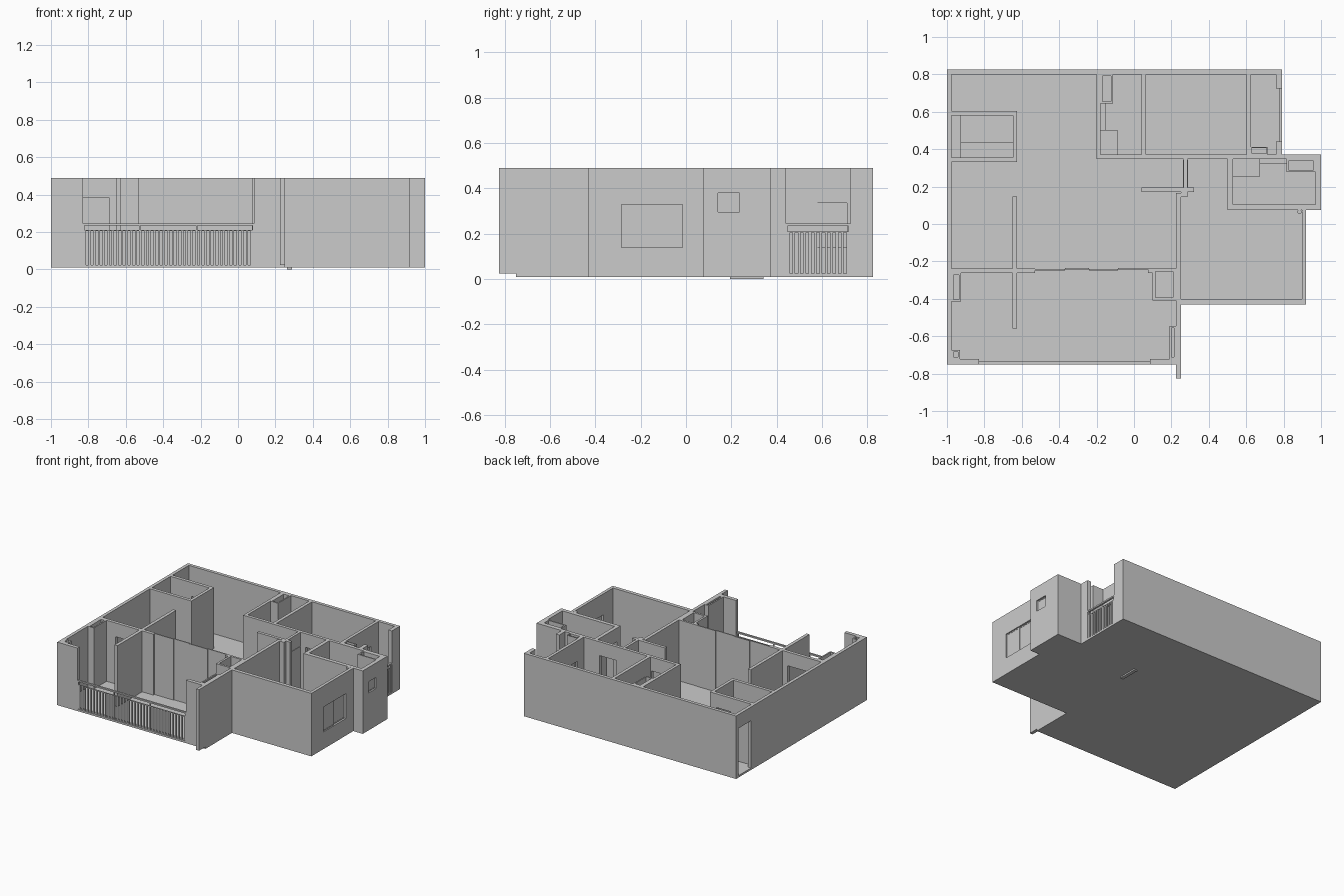
import bpy, bmesh

if "Cube" in bpy.data.objects:
    bpy.data.objects.remove(bpy.data.objects["Cube"])

FLOOR, TOP, DOOR = 0.025, 0.49, 0.385


def make(name, boxes):
    """One object from a list of boxes (x0, x1, y0, y1, z0, z1)."""
    bm = bmesh.new()
    for x0, x1, y0, y1, z0, z1 in boxes:
        vs = bmesh.ops.create_cube(bm, size=1)["verts"]
        for v in vs:
            v.co.x = x1 if v.co.x > 0 else x0
            v.co.y = y1 if v.co.y > 0 else y0
            v.co.z = z1 if v.co.z > 0 else z0
    me = bpy.data.meshes.new(name)
    bm.to_mesh(me)
    bm.free()
    ob = bpy.data.objects.new(name, me)
    bpy.context.collection.objects.link(ob)
    return ob


def wall(name, x0, x1, y0, y1, hole=None):
    """Full-height wall; hole = (start, end, z0, z1) along its long side."""
    if not hole:
        return make(name, [(x0, x1, y0, y1, FLOOR, TOP)])
    a, b, z0, z1 = hole
    along_x = (x1 - x0) > (y1 - y0)
    s, e = (x0, x1) if along_x else (y0, y1)
    parts = [(s, a, FLOOR, TOP), (b, e, FLOOR, TOP), (a, b, z1, TOP)]
    if z0 > FLOOR:
        parts.append((a, b, FLOOR, z0))
    make(name, [(p, q, y0, y1, u, v) if along_x else (x0, x1, p, q, u, v)
                for p, q, u, v in parts])


def shaft(name, x0, x1, y0, y1, t=0.01):
    """Hollow full-height service shaft."""
    make(name, [(x0, x0 + t, y0, y1, FLOOR, TOP), (x1 - t, x1, y0, y1, FLOOR, TOP),
                (x0 + t, x1 - t, y0, y0 + t, FLOOR, TOP),
                (x0 + t, x1 - t, y1 - t, y1, FLOOR, TOP)])


def window(name, x, y0, y1, z0, z1, panes=2):
    """Framed panes in a wall facing +x, second pane set back."""
    f, boxes = 0.006, []
    w = (y1 - y0) / panes
    for i in range(panes):
        a, b, xo = y0 + i * w, y0 + (i + 1) * w, x - 0.006 * i
        boxes += [(xo - 0.004, xo - 0.002, a, b, z0, z1),
                  (xo - 0.006, xo, a, a + f, z0, z1), (xo - 0.006, xo, b - f, b, z0, z1),
                  (xo - 0.006, xo, a, b, z0, z0 + f), (xo - 0.006, xo, a, b, z1 - f, z1)]
    make(name, boxes)


def railing(name, start, end, at, along_x, posts):
    """Balusters under a mid rail, short posts and a top rail."""
    n = round((end - start) / 0.0245)
    step = (end - start) / n
    parts = [(start, end, 0.003, 0.205, 0.211), (start, end, 0.007, 0.234, 0.245)]
    parts += [(start + (i + 0.5) * step - 0.006, start + (i + 0.5) * step + 0.006,
               0.003, FLOOR, 0.205) for i in range(n)]
    parts += [(p - 0.004, p + 0.004, 0.004, FLOOR, 0.236) for p in posts]
    make(name, [(a, b, at - t, at + t, u, v) if along_x else (at - t, at + t, a, b, u, v)
                for a, b, t, u, v in parts])


# floor slab from the plan outline
outline = [(-1, -.75), (.25, -.75), (.25, -.43), (.92, -.43), (.92, .075), (1, .075),
           (1, .372), (.79, .372), (.79, .825), (-1, .825)]
bm = bmesh.new()
face = bm.faces.new([bm.verts.new((x, y, 0.01)) for x, y in outline])
ext = bmesh.ops.extrude_face_region(bm, geom=[face])["geom"]
bmesh.ops.translate(bm, vec=(0, 0, 0.015), verts=[g for g in ext if isinstance(g, bmesh.types.BMVert)])
bmesh.ops.recalc_face_normals(bm, faces=bm.faces)
me = bpy.data.meshes.new("floor_slab")
bm.to_mesh(me)
bm.free()
bpy.context.collection.objects.link(bpy.data.objects.new("floor_slab", me))

# outer walls
wall("left_wall", -1, -.975, -.75, .825, (.645, .795, FLOOR, DOOR))
wall("back_wall", -.975, .79, .8, .825)
wall("front_wall_left", -.975, -.83, -.75, -.722)
wall("front_wall_right", .085, .225, -.75, -.722)
wall("balcony_side_wall", .225, .25, -.825, .165)
wall("bedroom_front_wall", .25, .92, -.43, -.402)
wall("bedroom_right_wall", .897, .92, -.402, .075, (-.285, -.015, .14, .33))
wall("bath_front_wall", .5, 1, .075, .105)
wall("bath_right_wall", .97, 1, .105, .372, (.142, .235, .295, .38))
wall("bath_back_wall", .5, .97, .348, .372)
wall("bath_left_wall", .5, .528, .105, .348, (.12, .24, FLOOR, DOOR))
wall("side_balcony_wall_back", .76, .79, .725, .8)
wall("side_balcony_wall_front", .76, .79, .372, .44)

# inner walls
wall("hall_wall_left", -.2, .1, .348, .372, (-.075, .03, FLOOR, DOOR))
wall("hall_wall_right", .1, .5, .348, .372, (.325, .47, FLOOR, DOOR))
wall("back_bath_left_wall", -.2, -.178, .372, .8)
wall("back_bath_right_wall", .04, .065, .372, .8)
wall("back_bedroom_window_wall", .602, .625, .372, .8, (.45, .71, .14, .335))
wall("closet_back_wall", -.975, -.625, .58, .605, (-.8, -.68, FLOOR, DOOR))
wall("closet_front_wall", -.975, -.625, .332, .356)
wall("closet_side_wall", -.648, -.625, .356, .58)
wall("left_bedroom_side_wall", -.65, -.625, -.56, .148)
wall("left_bedroom_front_wall", -.975, -.53, -.262, -.237, (-.85, -.69, FLOOR, DOOR))
wall("hall_stub_wall", .04, .32, .172, .195)
wall("hall_pillar", .25, .285, .145, .172)
wall("sliding_door_jamb", .075, .1, -.262, -.237)
make("hall_door_lintel", [(.265, .285, .195, .348, DOOR, TOP)])
make("hall_door", [(.262, .288, .195, .342, 0, DOOR)])

# service shafts
shaft("back_bath_shaft", -.178, -.113, .645, .8)
shaft("bath_shaft", .815, .97, .278, .348)
shaft("side_balcony_shaft", .625, .715, .372, .412, .006)
shaft("balcony_shaft_right", .1, .225, -.408, -.237, .016)
shaft("balcony_shaft_left", -.975, -.925, -.415, -.262)
shaft("balcony_corner_shaft_left", -.975, -.93, -.722, -.675)
shaft("balcony_corner_shaft_right", .19, .225, -.722, -.545)
bpy.ops.mesh.primitive_cylinder_add(vertices=16, radius=.012, depth=TOP - FLOOR,
                                    location=(.885, .065, (TOP + FLOOR) / 2))
bpy.context.object.name = "corner_pipe"

# bathroom counters and ledges
make("back_bath_counter", [(-.178, -.085, .372, .5, FLOOR, .16), (-.178, -.15, .5, .645, FLOOR, .2)])
make("bath_counter", [(.528, .67, .25, .348, FLOOR, .16), (.67, .815, .32, .348, FLOOR, .2)])
make("closet_ledge", [(-.975, -.925, .356, .58, FLOOR, .16)])
make("closet_step", [(-.925, -.648, .356, .435, FLOOR, .05)])

# full-height sliding panels to the balcony
edges = [-.53, -.37, -.24, -.085, .075]
for i in range(4):
    y = -.245 + .006 * (i % 2)
    make(f"sliding_panel_{i + 1}", [(edges[i], edges[i + 1], y - .004, y + .004, FLOOR, TOP)])

# windows
window("bedroom_window", .912, -.285, -.015, .14, .33)
window("bath_window", .988, .142, .235, .295, .38, 1)
window("back_bedroom_window", .62, .45, .71, .14, .335)

# railings
railing("front_railing", -.83, .085, -.743, True, [-.826, -.525, -.22, .081])
railing("side_railing", .44, .725, .783, False, [.444, .721])
